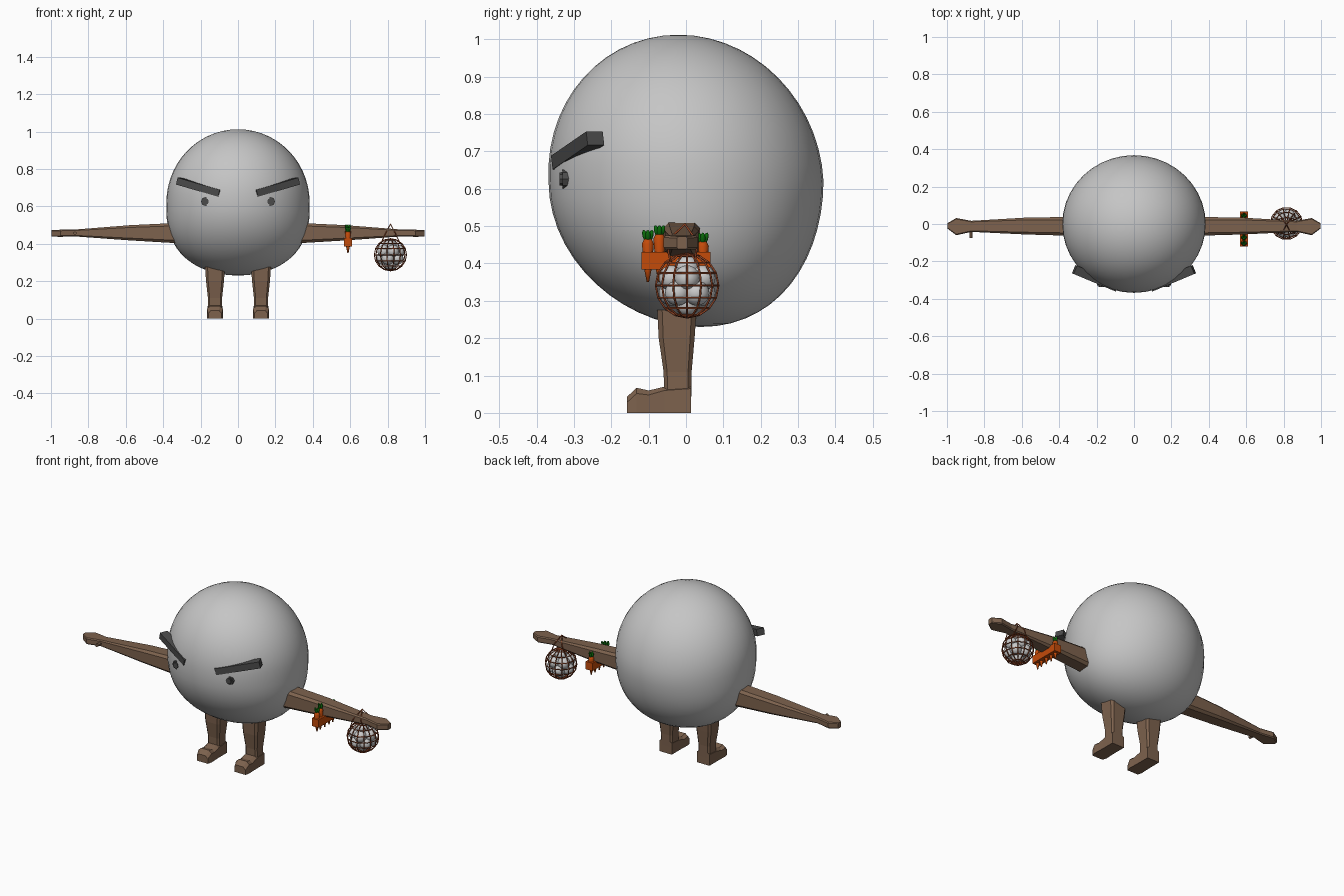
import bpy, bmesh, math
from mathutils import Vector, Matrix

if "Cube" in bpy.data.objects:
    bpy.data.objects.remove(bpy.data.objects["Cube"])

def mat(name, r, g, b):
    m = bpy.data.materials.new(name)
    m.diffuse_color = (r, g, b, 1)
    m.use_nodes = True
    m.node_tree.nodes["Principled BSDF"].inputs["Base Color"].default_value = m.diffuse_color
    return m

GREY = mat("body_grey", .56, .56, .56)
BROWN = mat("limb_brown", .205, .122, .075)
DARK = mat("dark_grey", .07, .07, .07)
ORANGE = mat("carrot_orange", .55, .07, .003)
GREEN = mat("leaf_green", .003, .15, .003)
RUST = mat("net_rust", .32, .065, .02)
PALE = mat("bulb_pale", .6, .6, .6)

def finish(bm, name, m, smooth=False):
    bmesh.ops.recalc_face_normals(bm, faces=bm.faces[:])
    me = bpy.data.meshes.new(name)
    bm.to_mesh(me)
    bm.free()
    me.materials.append(m)
    if smooth:
        for p in me.polygons:
            p.use_smooth = True
    ob = bpy.data.objects.new(name, me)
    bpy.context.collection.objects.link(ob)
    return ob

def loft(name, rings, m, smooth=False):
    """Skin a list of equal-length point rings and cap the ends."""
    bm = bmesh.new()
    vs = [[bm.verts.new(p) for p in r] for r in rings]
    n = len(vs[0])
    for a, b in zip(vs, vs[1:]):
        for i in range(n):
            j = (i + 1) % n
            bm.faces.new((a[i], a[j], b[j], b[i]))
    bm.faces.new(vs[0])
    bm.faces.new(vs[-1])
    return finish(bm, name, m, smooth)

def tube(bm, pts, r, sides=8, caps=False):
    """Thin straight rods between successive points."""
    for a, b in zip(pts, pts[1:]):
        a, b = Vector(a), Vector(b)
        d = b - a
        M = Matrix.Translation((a + b) / 2) @ d.to_track_quat('Z', 'Y').to_matrix().to_4x4()
        bmesh.ops.create_cone(bm, segments=sides, radius1=r, radius2=r,
                              depth=d.length, cap_ends=caps, matrix=M)

# round body, leaning slightly forward at the top and broader underneath
bm = bmesh.new()
bmesh.ops.create_uvsphere(bm, u_segments=40, v_segments=28, radius=1)
for v in bm.verts:
    x, y, z = v.co
    wide = 1 + .2 * max(0, -z) ** 1.5
    lean = -.02 * z if z > 0 else .04 * z * z
    v.co = (x * .383 * wide, y * .368 + lean, .621 + z * .391)
finish(bm, "body", GREY, True)

def octring(x, y0, y1, z0, z1):
    """Box section with cut corners, across the x axis."""
    c = .3 * min(y1 - y0, z1 - z0) * .5
    return [(x, y0, z0 + c), (x, y0, z1 - c), (x, y0 + c, z1), (x, y1 - c, z1),
            (x, y1, z1 - c), (x, y1, z0 + c), (x, y1 - c, z0), (x, y0 + c, z0)]

def chamfer(cx, y0, y1, hw, z, c=.25):
    d = c * hw
    return [(cx - hw, y0 + d, z), (cx - hw + d, y0, z), (cx + hw - d, y0, z), (cx + hw, y0 + d, z),
            (cx + hw, y1 - d, z), (cx + hw - d, y1, z), (cx - hw + d, y1, z), (cx - hw, y1 - d, z)]

def footring(cx, y, hw, top, c):
    return [(cx - hw, y, 0), (cx + hw, y, 0), (cx + hw, y, top - c),
            (cx + hw * .6, y, top), (cx - hw * .6, y, top), (cx - hw, y, top - c)]

for s, side in ((1, "right"), (-1, "left")):
    # tapered arm with a flared, pointed hand
    arm = [(.33, -.063, .038, .403, .511), (.58, -.056, .034, .418, .499),
           (.87, -.042, .017, .439, .476), (.95, -.06, .032, .437, .475),
           (.998, -.024, .004, .438, .472)]
    loft(side + "_arm", [octring(s * x, *r) for x, *r in arm], BROWN)
    # leg
    leg = [(.275, -.077, .028, .053), (.2, -.073, .023, .048),
           (.11, -.06, .015, .038), (.04, -.058, .014, .038)]
    loft(side + "_leg", [chamfer(s * .123, a, b, w, z) for z, a, b, w in leg], BROWN)
    # foot
    foot = [(.014, .040, .075, .01), (-.058, .040, .07, .01), (-.1, .041, .06, .012),
            (-.132, .043, .067, .015), (-.158, .036, .043, .015)]
    loft(side + "_foot", [footring(s * .123, *r) for r in foot], BROWN)
    # faceted eye, a short eight-sided stud
    bm = bmesh.new()
    tube(bm, [(s * .173, -.29, .626), (s * .173, -.33, .626)], .025, 8, True)
    tube(bm, [(s * .173, -.33, .626), (s * .173, -.338, .626)], .017, 8, True)
    finish(bm, side + "_eye", DARK)
    # slanted eyebrow bar
    a, b = Vector((s * .093, -.337, .670)), Vector((s * .318, -.243, .735))
    d = (b - a).normalized()
    out = Vector((s * .42, -.9, 0))
    out = (out - d * out.dot(d)).normalized()
    up = d.cross(out).normalized()
    loft(side + "_eyebrow", [[p + out * u * .024 + up * w * .019
                              for u, w in ((-1, -1), (1, -1), (1, 1), (-1, 1))] for p in (a, b)], DARK)

# small thumb peg on the left hand
bm = bmesh.new()
tube(bm, [(-.872, -.03, .457), (-.872, -.075, .457)], .009, 6, True)
finish(bm, "left_thumb", BROWN)

# net bag: wire sphere with strings looped over the arm
C = Vector((.815, .003, .341))
R, SEG, RNG = .086, 14, 8
def net_pt(i, k):
    t, p = math.pi * k / RNG, 2 * math.pi * i / SEG
    return C + R * Vector((math.sin(t) * math.cos(p), math.sin(t) * math.sin(p), math.cos(t)))
bm = bmesh.new()
for i in range(SEG):
    tube(bm, [net_pt(i, k) for k in range(RNG + 1)], .0026, 10)
for k in range(1, RNG):
    tube(bm, [net_pt(i, k) for i in range(SEG + 1)], .0026, 10)
apex = (.815, -.003, .505)
for y in (-.052, .03):
    for dx in (-.05, .05):
        tube(bm, [(.815 + dx, y * .8, .405), (.815 + dx * .5, y, .458), apex], .0026, 10)
finish(bm, "net_bag", RUST, True)

# bulbs packed inside the net: one outward, two tilted rings, top and bottom
offs = [(0, 0, .048), (0, 0, -.048)]
for j, (n, h) in enumerate(((5, .02), (5, -.02))):
    for i in range(n):
        a = 2 * math.pi * (i + .5 * j) / n
        offs.append((.044 * math.cos(a), .044 * math.sin(a), h))
for n, o in enumerate(offs):
    bm = bmesh.new()
    bmesh.ops.create_uvsphere(bm, u_segments=16, v_segments=10, radius=.034,
                              matrix=Matrix.Translation(C + Vector(o)))
    finish(bm, "bulb_%d" % n, PALE, True)

# carrot bunch: bundle bar under the arm, roots pointing down, leafy tops
bm = bmesh.new()
bmesh.ops.create_cube(bm, size=1, matrix=Matrix.Translation((.588, -.027, .407))
                      @ Matrix.Diagonal((.044, .185, .046, 1)))
finish(bm, "carrot_bundle", ORANGE)
for n, (y, top, leafy) in enumerate(((-.102, .465, 1), (-.071, .478, 1), (-.03, .42, 0),
                                     (.01, .42, 0), (.045, .458, 1))):
    rings = [(.35, .003), (.385, .010), (top - .012, .016), (top, .010)]
    loft("carrot_%d" % n, [[(.588 + r * math.cos(a), y + r * math.sin(a), z)
                            for a in (math.pi * i / 6 for i in range(12))] for z, r in rings],
         ORANGE, True)
    if leafy:
        bm = bmesh.new()
        for i in range(4):
            a = i * math.pi / 2
            M = (Matrix.Translation((.588 + .007 * math.cos(a), y + .007 * math.sin(a), top + .008))
                 @ Matrix.Rotation(.3, 4, Vector((-math.sin(a), math.cos(a), 0)))
                 @ Matrix.Diagonal((.007, .007, .017, 1)))
            bmesh.ops.create_uvsphere(bm, u_segments=12, v_segments=8, radius=1, matrix=M)
        finish(bm, "carrot_leaves_%d" % n, GREEN, True)
